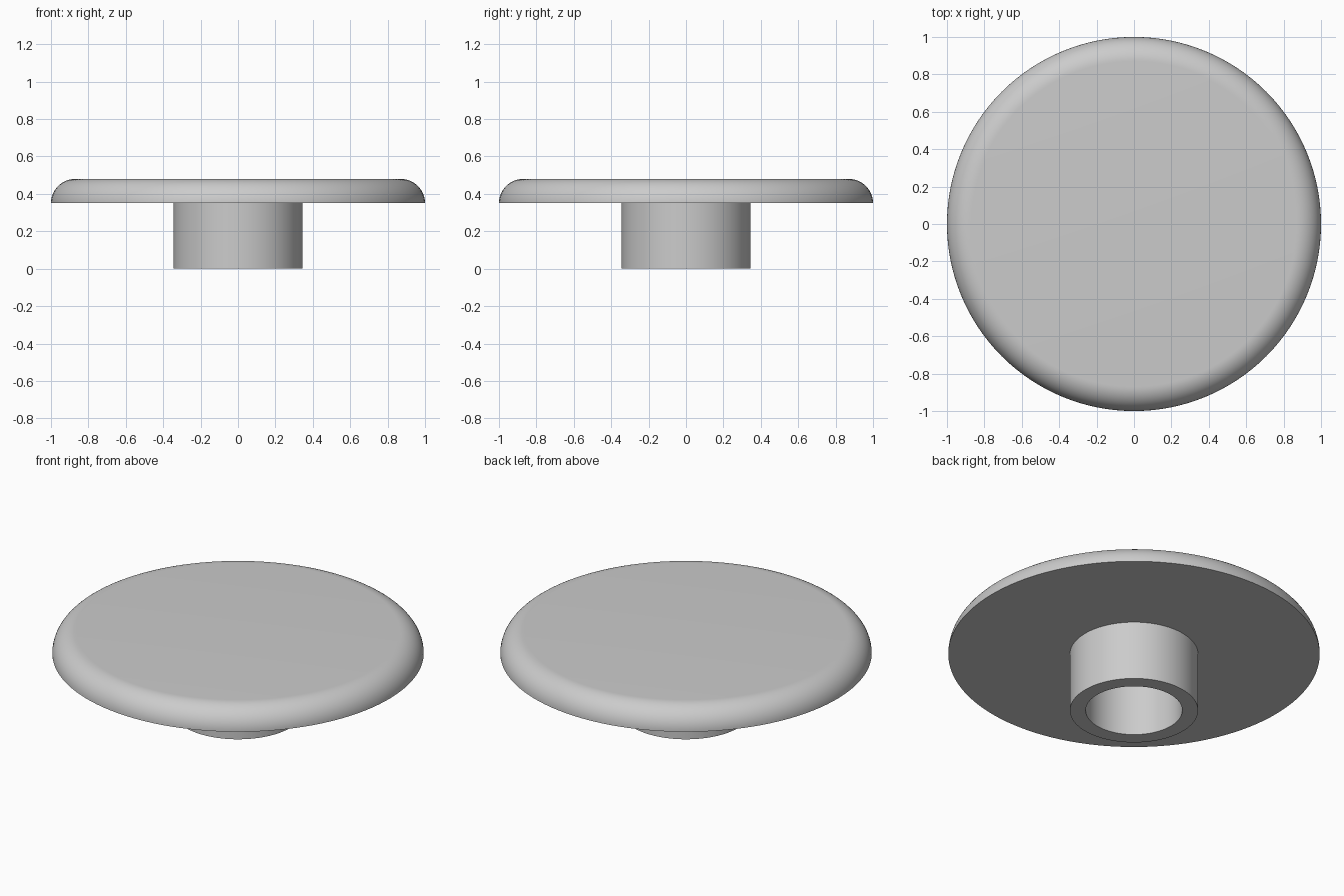
import bpy, bmesh, math

cube = bpy.data.objects.get("Cube")
if cube:
    bpy.data.objects.remove(cube, do_unlink=True)

SEGMENTS = 128
CAP_RADIUS, CAP_BOTTOM, CAP_TOP = 1.0, 0.35, 0.48
FILLET = CAP_TOP - CAP_BOTTOM
STEM_OUTER, STEM_INNER = 0.345, 0.26

grey = bpy.data.materials.new("plain grey")
grey.use_nodes = True
colour = (0.6, 0.6, 0.6, 1)
grey.diffuse_color = colour
grey.node_tree.nodes["Principled BSDF"].inputs["Base Color"].default_value = colour


def lathe(name, profile, closed=False):
    """Revolve (radius, height) points around z."""
    bm = bmesh.new()
    verts = [bm.verts.new((r, 0, z)) for r, z in profile]
    edges = [bm.edges.new(pair) for pair in zip(verts, verts[1:])]
    if closed:
        edges.append(bm.edges.new((verts[-1], verts[0])))
    bmesh.ops.spin(bm, geom=verts + edges, cent=(0, 0, 0), axis=(0, 0, 1),
                   angle=math.tau, steps=SEGMENTS, use_duplicate=False)
    bmesh.ops.remove_doubles(bm, verts=bm.verts, dist=0.0001)
    bmesh.ops.recalc_face_normals(bm, faces=bm.faces)
    mesh = bpy.data.meshes.new(name)
    bm.to_mesh(mesh)
    bm.free()
    mesh.materials.append(grey)
    obj = bpy.data.objects.new(name, mesh)
    bpy.context.collection.objects.link(obj)
    bpy.ops.object.select_all(action="DESELECT")
    obj.select_set(True)
    bpy.context.view_layer.objects.active = obj
    bpy.ops.object.shade_smooth_by_angle(angle=math.radians(30))
    return obj


# Round cap: flat underside, quarter-round rim, flat top
rim = [(CAP_RADIUS - FILLET + FILLET * math.cos(a), CAP_BOTTOM + FILLET * math.sin(a))
       for a in (math.pi / 2 * i / 16 for i in range(17))]
lathe("cap", [(0, CAP_BOTTOM)] + rim + [(0, CAP_TOP)])

# Hollow stem: open at the foot, closed above by the cap
lathe("stem", [(STEM_OUTER, CAP_BOTTOM), (STEM_OUTER, 0),
               (STEM_INNER, 0), (STEM_INNER, CAP_BOTTOM)], closed=True)
